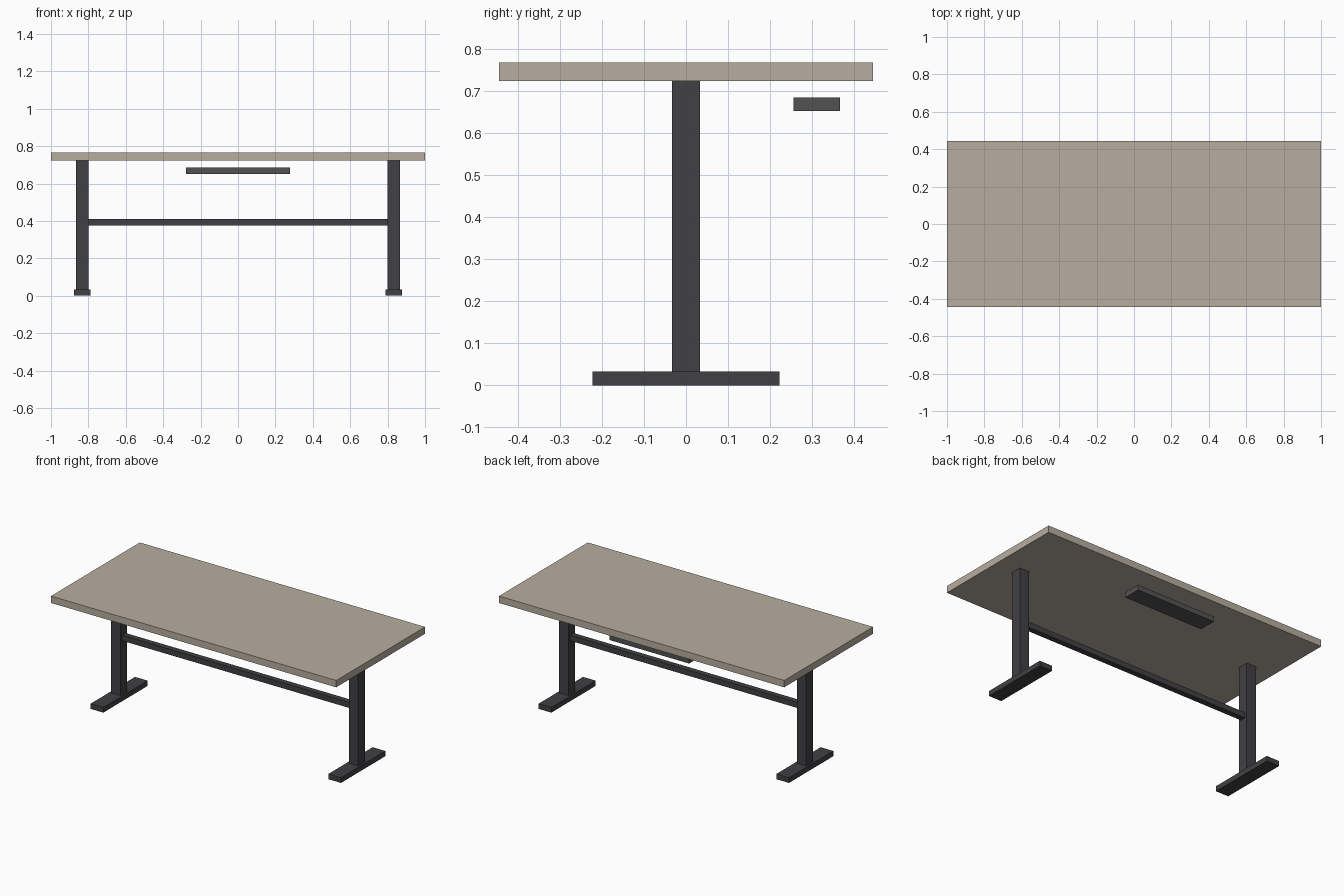
import bpy

if "Cube" in bpy.data.objects:
    bpy.data.objects.remove(bpy.data.objects["Cube"])


def material(name, rgb):
    mat = bpy.data.materials.new(name)
    mat.diffuse_color = (*rgb, 1.0)
    mat.use_nodes = True
    mat.node_tree.nodes["Principled BSDF"].inputs["Base Color"].default_value = mat.diffuse_color
    return mat


def box(name, centre, size, mat):
    bpy.ops.mesh.primitive_cube_add(size=1, location=centre)
    obj = bpy.context.object
    obj.name = name
    obj.scale = size
    bpy.ops.object.transform_apply(location=False, rotation=False, scale=True)
    obj.data.materials.append(mat)
    return obj


wood = material("pale_wood", (0.48, 0.42, 0.35))
steel = material("dark_steel", (0.052, 0.05, 0.056))
plastic = material("grey_tray", (0.085, 0.085, 0.085))

TOP_Z, UNDERSIDE, FOOT_H, LEG_X = 0.767, 0.7235, 0.033, 0.833

# Desktop slab
box("desktop", (0, 0, (TOP_Z + UNDERSIDE) / 2), (2, 0.889, TOP_Z - UNDERSIDE), wood)

# T-shaped legs: column on a long foot, one each side
for side, s in (("left", -1), ("right", 1)):
    box(f"{side}_leg", (s * LEG_X, 0, (UNDERSIDE + FOOT_H) / 2),
        (0.0665, 0.0665, UNDERSIDE - FOOT_H), steel)
    box(f"{side}_foot", (s * LEG_X, 0, FOOT_H / 2), (0.089, 0.444, FOOT_H), steel)

# Crossbar between the columns
box("crossbar", (0, 0, 0.392), (1.6, 0.036, 0.035), steel)

# Cable tray below the rear of the desktop
box("cable_tray", (0, 0.311, 0.668), (0.556, 0.111, 0.033), plastic)
